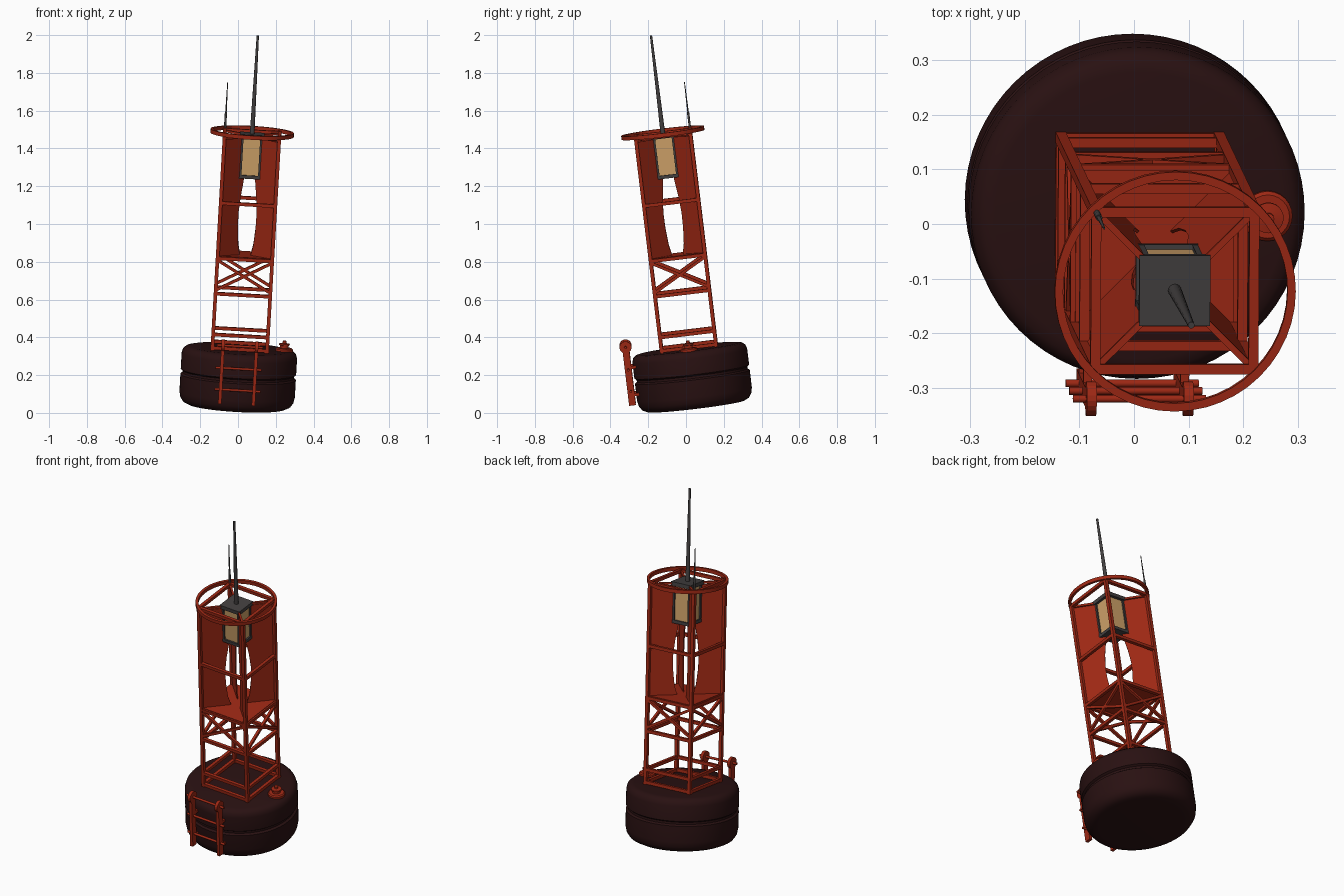
import bpy, bmesh, math
from mathutils import Matrix, Vector

if "Cube" in bpy.data.objects:
    bpy.data.objects.remove(bpy.data.objects["Cube"])

# Everything is built upright, then leaned as one by this matrix
LEAN = (Matrix.Translation((-0.008, 0.052, 0.04))
        @ Matrix.Rotation(math.radians(3.3), 4, 'Y')
        @ Matrix.Rotation(math.radians(6.9), 4, 'X'))


def material(name, col):
    m = bpy.data.materials.new(name)
    m.diffuse_color = (*col, 1)
    m.use_nodes = True
    m.node_tree.nodes["Principled BSDF"].inputs["Base Color"].default_value = m.diffuse_color
    return m


RED = material("signal_red", (0.34, 0.021, 0.007))
HULL = material("dark_maroon", (0.022, 0.0055, 0.0058))
GREY = material("dark_grey", (0.055, 0.05, 0.05))
GLASS = material("amber_glass", (0.62, 0.36, 0.14))


def finish(name, bm, mat, smooth=False):
    bmesh.ops.recalc_face_normals(bm, faces=bm.faces)
    bm.transform(LEAN)
    me = bpy.data.meshes.new(name)
    bm.to_mesh(me)
    bm.free()
    ob = bpy.data.objects.new(name, me)
    bpy.context.collection.objects.link(ob)
    me.materials.append(mat)
    if smooth:
        bpy.ops.object.select_all(action='DESELECT')
        ob.select_set(True)
        bpy.context.view_layer.objects.active = ob
        bpy.ops.object.shade_smooth_by_angle(angle=math.radians(35))
    return ob


def box(bm, c, s):
    bmesh.ops.create_cube(bm, size=1, matrix=Matrix.Translation(c) @ Matrix.Diagonal((*s, 1)))


def along(p, q):
    d = q - p
    rot = d.to_track_quat('Z', 'Y').to_matrix().to_4x4()
    return Matrix.Translation((p + q) / 2) @ rot, d.length


def bar(bm, p, q, t):
    m, l = along(Vector(p), Vector(q))
    bmesh.ops.create_cube(bm, size=1, matrix=m @ Matrix.Diagonal((t, t, l, 1)))


def rod(bm, p, q, r1, r2=None, n=12):
    m, l = along(Vector(p), Vector(q))
    bmesh.ops.create_cone(bm, cap_ends=True, segments=n, radius1=r1,
                          radius2=r1 if r2 is None else r2, depth=l, matrix=m)


def lathe(bm, profile, n, c=(0, 0), closed=False):
    rings = []
    for r, z in profile:
        rings.append([bm.verts.new((c[0] + r * math.cos(2 * math.pi * i / n),
                                    c[1] + r * math.sin(2 * math.pi * i / n), z)) for i in range(n)])
    pairs = list(zip(rings, rings[1:]))
    if closed:
        pairs.append((rings[-1], rings[0]))
    for a, b in pairs:
        for i in range(n):
            j = (i + 1) % n
            bm.faces.new((a[i], a[j], b[j], b[i]))
    if not closed:
        bm.faces.new(rings[0])
        bm.faces.new(rings[-1])


# Float with rounded rims and a groove round the middle
bm = bmesh.new()
lathe(bm, [(0.225, -0.006), (0.26, -0.004), (0.285, 0.008), (0.3, 0.03), (0.306, 0.06), (0.306, 0.152),
           (0.295, 0.16), (0.295, 0.172), (0.306, 0.18), (0.306, 0.265), (0.3, 0.287),
           (0.285, 0.3), (0.265, 0.304)], 64)
finish("float_hull", bm, HULL, True)

# Tower legs and horizontal frames
H = 0.145
CORNERS = [(-H, -H), (H, -H), (H, H), (-H, H)]
SIDES = [(CORNERS[i], CORNERS[(i + 1) % 4]) for i in range(4)]
bm = bmesh.new()
for x, y in CORNERS:
    box(bm, (x, y, 0.88), (0.019, 0.019, 1.155))
finish("tower_legs", bm, RED)
bm = bmesh.new()
for z in (0.316, 0.388, 0.606, 0.795, 1.09, 1.446):
    for a, b in SIDES:
        bar(bm, (*a, z), (*b, z), 0.018)
finish("tower_frames", bm, RED)

# Crossed braces on each side
bm = bmesh.new()
for a, b in SIDES:
    bar(bm, (*a, 0.625), (*b, 0.785), 0.015)
    bar(bm, (*b, 0.625), (*a, 0.785), 0.015)
finish("cross_braces", bm, RED)

# Deck under the reflector panels
bm = bmesh.new()
box(bm, (0, 0, 0.803), (0.29, 0.29, 0.008))
finish("panel_deck", bm, RED)

# Diagonal reflector panels with a curved inner edge
EDGE = [(0.03, 0.805), (0.042, 0.86), (0.049, 0.95), (0.05, 1.03), (0.044, 1.11),
        (0.034, 1.19), (0.03, 1.225), (0.055, 1.226), (0.055, 1.43)]
bm = bmesh.new()
for cx, cy in CORNERS:
    sx, sy = math.copysign(1, cx), math.copysign(1, cy)
    off = Vector((-sy, sx, 0)) * 0.002
    pts = [Vector((sx * r, sy * r, z)) for r, z in EDGE + [(H, 1.43), (H, 0.805)]]
    f = bm.faces.new([bm.verts.new(p - off) for p in pts])
    ext = bmesh.ops.extrude_face_region(bm, geom=[f])
    bmesh.ops.translate(bm, vec=off * 2, verts=[v for v in ext['geom'] if isinstance(v, bmesh.types.BMVert)])
finish("reflector_panels", bm, RED)

# Top ring and the arms holding the lantern
bm = bmesh.new()
lathe(bm, [(0.206, 1.445), (0.221, 1.445), (0.221, 1.466), (0.206, 1.466)], 48, closed=True)
finish("top_ring", bm, RED, True)
bm = bmesh.new()
for x, y in CORNERS:
    bar(bm, (x, y, 1.44), (x * 0.4, y * 0.4, 1.44), 0.012)
finish("lantern_arms", bm, RED)

# Lantern: glass core, corner posts, base and cap
bm = bmesh.new()
box(bm, (0, 0, 1.33), (0.1, 0.1, 0.2))
finish("lantern_glass", bm, GLASS)
bm = bmesh.new()
for sx in (-1, 1):
    for sy in (-1, 1):
        box(bm, (sx * 0.051, sy * 0.051, 1.33), (0.014, 0.014, 0.2))
box(bm, (0, 0, 1.225), (0.118, 0.118, 0.018))
box(bm, (0, 0, 1.44), (0.13, 0.13, 0.022))
finish("lantern_frame", bm, GREY)

# Tapered mast and the small whip aerial on the rear left corner
bm = bmesh.new()
rod(bm, (0, 0, 1.445), (0, 0, 1.976), 0.0125, 0.006, 16)
finish("mast", bm, GREY, True)
bm = bmesh.new()
rod(bm, (-H, H, 1.44), (-H, H, 1.54), 0.006)
rod(bm, (-H, H, 1.54), (-H, H, 1.7), 0.004, 0.002)
finish("whip_aerial", bm, GREY, True)

# Round hatch on the float deck
bm = bmesh.new()
lathe(bm, [(0.046, 0.298), (0.046, 0.314), (0.04, 0.32), (0.022, 0.32), (0.022, 0.333),
           (0.028, 0.335), (0.028, 0.343), (0.01, 0.346), (0.01, 0.358), (0.004, 0.36)], 24, (0.235, 0))
finish("deck_hatch", bm, RED, True)

# Boarding ladder: rails with round heads, protruding rungs, wall brackets
bm = bmesh.new()
for x in (-0.089, 0.089):
    box(bm, (x, -0.332, 0.205), (0.018, 0.036, 0.32))
    rod(bm, (x - 0.009, -0.332, 0.355), (x + 0.009, -0.332, 0.355), 0.032, n=20)
    for z in (0.1, 0.245):
        box(bm, (x, -0.302, z), (0.016, 0.05, 0.016))
finish("ladder_rails", bm, RED)
bm = bmesh.new()
for z in (0.12, 0.235, 0.355):
    rod(bm, (-0.122, -0.332, z), (0.122, -0.332, z), 0.007)
finish("ladder_rungs", bm, RED, True)
